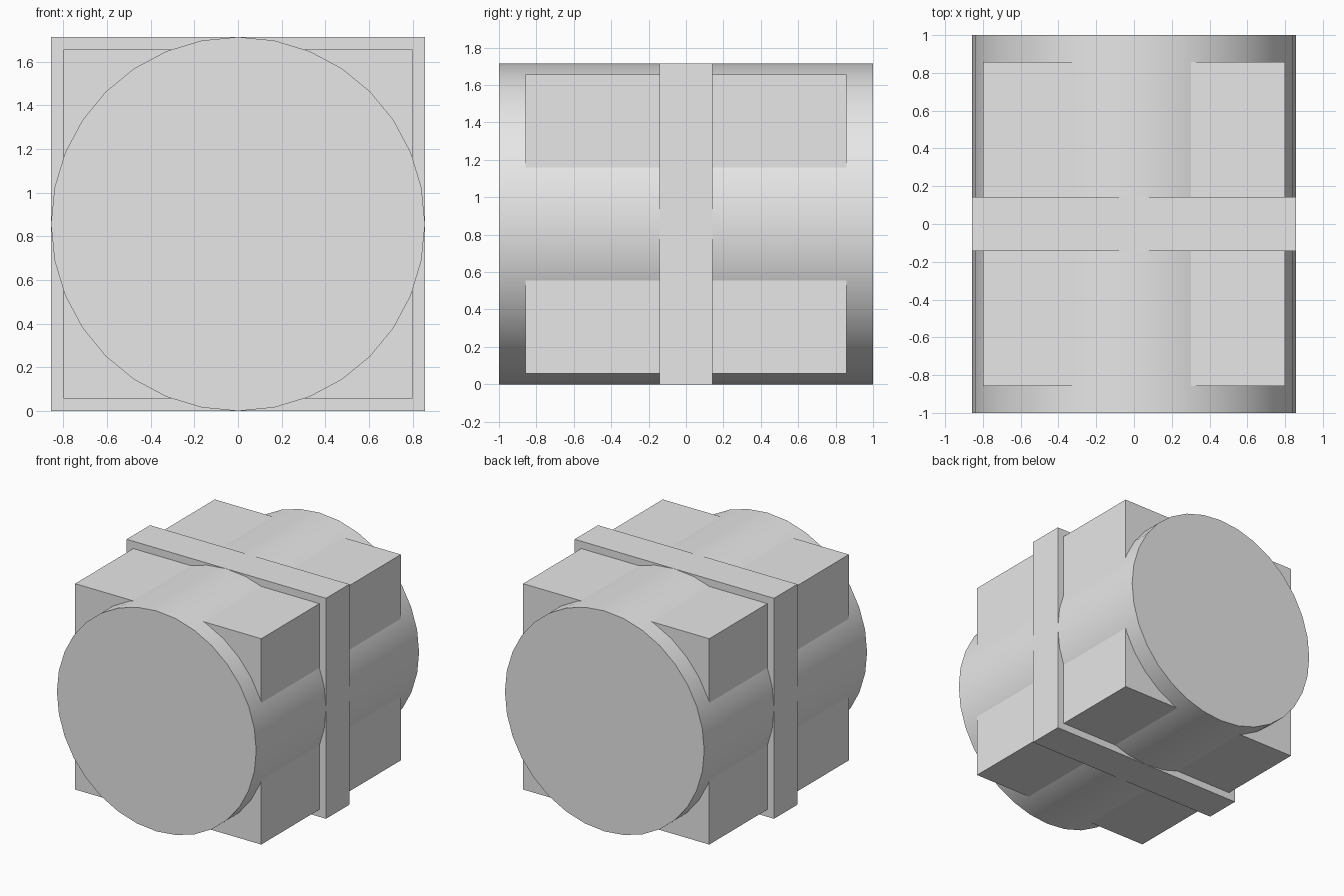
import bpy
import math

RADIUS = 0.857

cube = bpy.data.objects.get("Cube")
if cube:
    bpy.data.objects.remove(cube, do_unlink=True)

grey = bpy.data.materials.new("light_grey")
grey.use_nodes = True
colour = (0.8, 0.8, 0.8, 1.0)
grey.diffuse_color = colour
grey.node_tree.nodes["Principled BSDF"].inputs["Base Color"].default_value = colour


def finish(name):
    obj = bpy.context.object
    obj.name = name
    obj.data.materials.append(grey)
    bpy.ops.object.transform_apply(location=False, rotation=True, scale=True)
    return obj


def block(name, width, depth, height):
    bpy.ops.mesh.primitive_cube_add(size=1, location=(0, 0, RADIUS))
    bpy.context.object.scale = (width, depth, height)
    return finish(name)


# Square body and the thin collar around its middle
block("square_body", 1.6, 1.714, 1.6)
block("middle_collar", 2 * RADIUS, 0.286, 2 * RADIUS)

# Round drum running front to back through the body
bpy.ops.mesh.primitive_cylinder_add(
    vertices=32, radius=RADIUS, depth=2,
    location=(0, 0, RADIUS), rotation=(math.pi / 2, 0, 0))
finish("round_drum")
bpy.ops.object.shade_smooth_by_angle(angle=math.radians(30))
